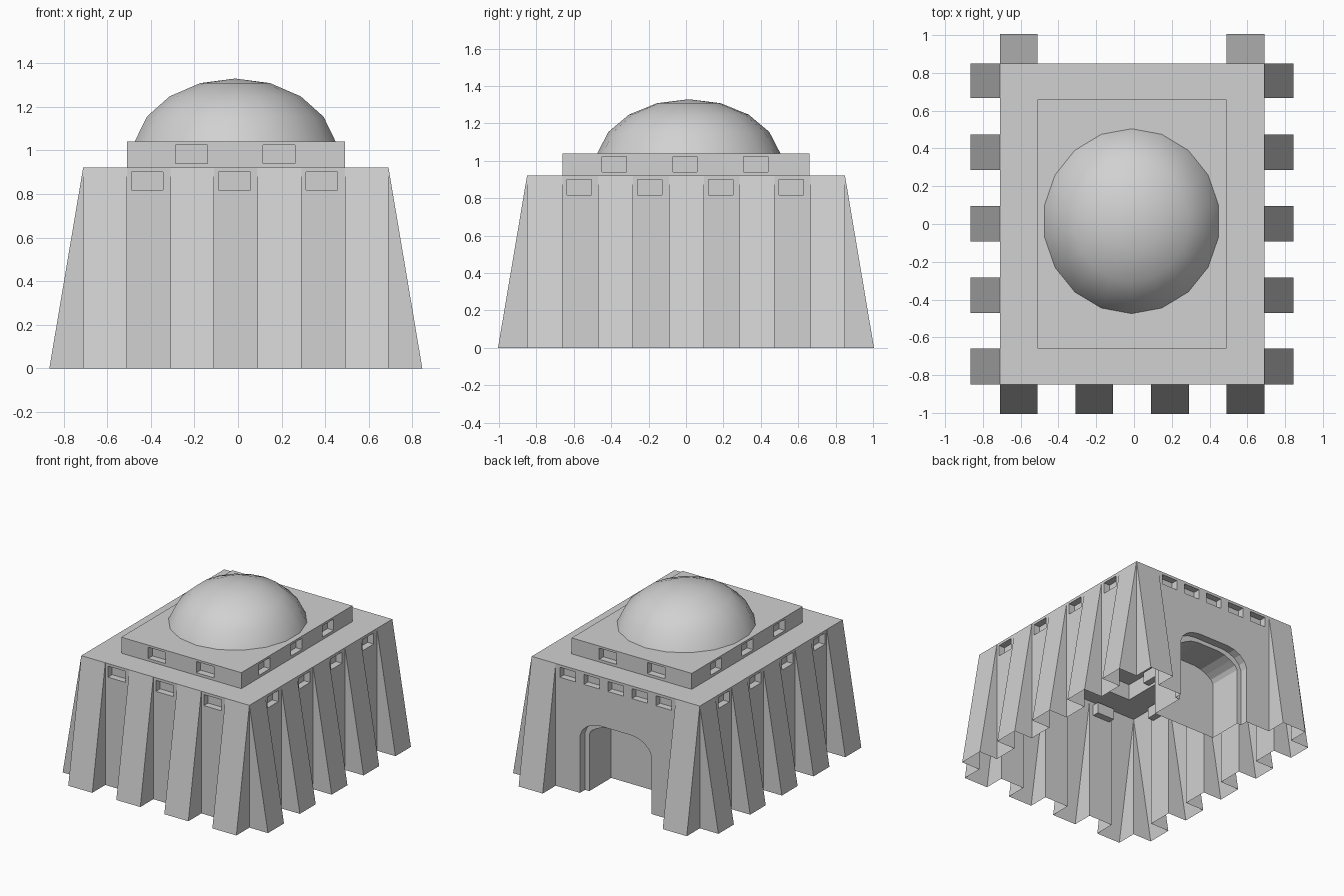
import bpy
import bmesh
from mathutils import Vector

if "Cube" in bpy.data.objects:
    bpy.data.objects.remove(bpy.data.objects["Cube"])

GREY = (0.64, 0.64, 0.64, 1)
stone = bpy.data.materials.new("grey stone")
stone.use_nodes = True
stone.diffuse_color = GREY
stone.node_tree.nodes["Principled BSDF"].inputs["Base Color"].default_value = GREY

X0, X1, Y = -0.71, 0.69, 0.85     # main block
TX0, TX1, TY = -0.51, 0.49, 0.66  # upper tier
ROOF, TIER = 0.92, 1.04
FLARE, RECESS = 0.155, 0.05


def finish(name, bm):
    bmesh.ops.remove_doubles(bm, verts=bm.verts, dist=0.0005)
    mesh = bpy.data.meshes.new(name)
    bm.to_mesh(mesh)
    bm.free()
    mesh.materials.append(stone)
    obj = bpy.data.objects.new(name, mesh)
    bpy.context.collection.objects.link(obj)
    return obj


def face(bm, pts, toward):
    """Add a polygon whose normal points to the given place."""
    f = bm.faces.new([bm.verts.new(p) for p in pts])
    f.normal_update()
    if f.normal.dot(Vector(toward) - f.calc_center_median()) < 0:
        f.normal_flip()


def sides(x0, x1, y):
    """Maps (along, outward, height) to space for each of the four sides."""
    return {
        "front": lambda u, d, z: Vector((u, -y - d, z)),
        "back": lambda u, d, z: Vector((u, y + d, z)),
        "left": lambda u, d, z: Vector((x1 + d, u, z)),
        "right": lambda u, d, z: Vector((x0 - d, u, z)),
    }


def wall(bm, P, u0, u1, z0, z1, windows):
    """Flat wall with boxed-in window recesses."""
    us = sorted({u0, u1} | {c + s * w / 2 for c, w, a, b in windows for s in (-1, 1)})
    zs = sorted({z0, z1} | {z for w in windows for z in w[2:]})
    for a, b in zip(us, us[1:]):
        for c, d in zip(zs, zs[1:]):
            mu, mz = (a + b) / 2, (c + d) / 2
            if any(abs(mu - q) < w / 2 and lo < mz < hi for q, w, lo, hi in windows):
                continue
            face(bm, [P(a, 0, c), P(b, 0, c), P(b, 0, d), P(a, 0, d)], P(mu, 5, mz))
    for c, w, lo, hi in windows:
        rim = [(c - w / 2, lo), (c + w / 2, lo), (c + w / 2, hi), (c - w / 2, hi)]
        middle = P(c, -RECESS / 2, (lo + hi) / 2)
        face(bm, [P(u, -RECESS, z) for u, z in rim], middle)
        tunnel(bm, P, rim + rim[:1], 0, -RECESS, middle)


def tunnel(bm, P, outline, d0, d1, middle):
    for (a, b), (c, d) in zip(outline, outline[1:]):
        face(bm, [P(a, d0, b), P(c, d0, d), P(c, d1, d), P(a, d1, b)], middle)


def buttress(bm, P, u0, u1):
    """Hollow wedge, flush at the roof and flared at the ground."""
    mid = (u0 + u1) / 2
    face(bm, [P(u0, FLARE, 0), P(u1, FLARE, 0), P(u1, 0, ROOF), P(u0, 0, ROOF)], P(mid, 5, 1))
    for u in (u0, u1):
        face(bm, [P(u, 0, 0), P(u, FLARE, 0), P(u, 0, ROOF)], P(u + (u - mid) * 9, 0, 0))


block = sides(X0, X1, Y)
long_piers = [(-0.85 + 0.379 * i, -0.66 + 0.3775 * i) for i in range(5)]
piers = {
    "front": [(-0.71 + 0.4 * i, -0.51 + 0.4 * i) for i in range(4)],
    "back": [(-0.71, -0.51), (0.49, 0.69)],
    "left": long_piers,
    "right": long_piers,
}

# Buttresses around the block
for side, spans in piers.items():
    bm = bmesh.new()
    for u0, u1 in spans:
        buttress(bm, block[side], u0, u1)
    finish(side + "_buttresses", bm)

# Walls between the buttresses, each with one window
for side in ("front", "left", "right"):
    bm = bmesh.new()
    width = 0.145 if side == "front" else 0.13
    for (_, u0), (u1, _) in zip(piers[side], piers[side][1:]):
        window = ((u0 + u1) / 2 - 0.006, width, 0.817, 0.9)
        wall(bm, block[side], u0, u1, 0, ROOF, [window])
    finish(side + "_wall", bm)


# Back wall with a row of windows above an arched doorway
def arch(w, drop):
    half = [(w, 0), (w, 0.43), (w - 0.018, 0.475 - drop / 2), (w - 0.06, 0.515 - drop),
            (w - 0.11, 0.538 - drop), (w - 0.17, 0.548 - drop)]
    return [(-0.01 + u, z) for u, z in half] + [(-0.01 - u, z) for u, z in reversed(half)]


P = block["back"]
BAND, STEP, DEEP = 0.7, -0.06, -0.32
outer, inner = arch(0.298, 0), arch(0.262, 0.03)
bm = bmesh.new()
wall(bm, P, -0.51, 0.49, BAND, ROOF, [(-0.01 + 0.2 * i, 0.13, 0.825, 0.9) for i in range(-2, 3)])
wall(bm, P, -0.51, outer[-1][0], 0, BAND, [])
wall(bm, P, outer[0][0], 0.49, 0, BAND, [])
for (a, b), (c, d) in zip(outer[1:-1], outer[2:-1]):
    face(bm, [P(a, 0, b), P(c, 0, d), P(c, 0, BAND), P(a, 0, BAND)], P(a, 5, b))
finish("back_wall", bm)

bm = bmesh.new()
middle = P(-0.01, -0.1, 0.2)
tunnel(bm, P, outer, 0, STEP, middle)
tunnel(bm, P, inner, STEP, DEEP, middle)
for i in range(len(outer) - 1):
    ring = [outer[i], outer[i + 1], inner[i + 1], inner[i]]
    face(bm, [P(u, STEP, z) for u, z in ring], P(0, 5, 0.2))
face(bm, [P(u, DEEP, z) for u, z in inner], P(0, 5, 0.2))
finish("arched_doorway", bm)


# Roof terrace around the tier
def corners(x0, x1, y, z):
    return [(x0, -y, z), (x1, -y, z), (x1, y, z), (x0, y, z)]


bm = bmesh.new()
big, small = corners(X0, X1, Y, ROOF), corners(TX0, TX1, TY, ROOF)
for i in range(4):
    j = (i + 1) % 4
    face(bm, [big[i], big[j], small[j], small[i]], (0, 0, 9))
finish("roof_terrace", bm)

# Upper tier with small windows and a flat top
bm = bmesh.new()
for side, P in sides(TX0, TX1, TY).items():
    if side in ("front", "back"):
        spots = [(u, 0.145, 0.94, 1.024) for u in (-0.213, 0.188)]
        wall(bm, P, TX0, TX1, ROOF, TIER, spots)
    else:
        spots = [(u, 0.13, 0.94, 1.024) for u in (-0.383, -0.005, 0.373)]
        wall(bm, P, -TY, TY, ROOF, TIER, spots)
face(bm, corners(TX0, TX1, TY, TIER), (0, 0, 9))
finish("upper_tier", bm)

# Dome
bm = bmesh.new()
bmesh.ops.create_uvsphere(bm, u_segments=18, v_segments=9, radius=1)
bmesh.ops.delete(bm, geom=[v for v in bm.verts if v.co.z < 0.1], context="VERTS")
bmesh.ops.scale(bm, vec=(0.475, 0.497, 0.35), verts=bm.verts)
bmesh.ops.translate(bm, vec=(-0.013, 0.015, 0.979), verts=bm.verts)
for f in bm.faces:
    f.smooth = True
finish("dome", bm)
